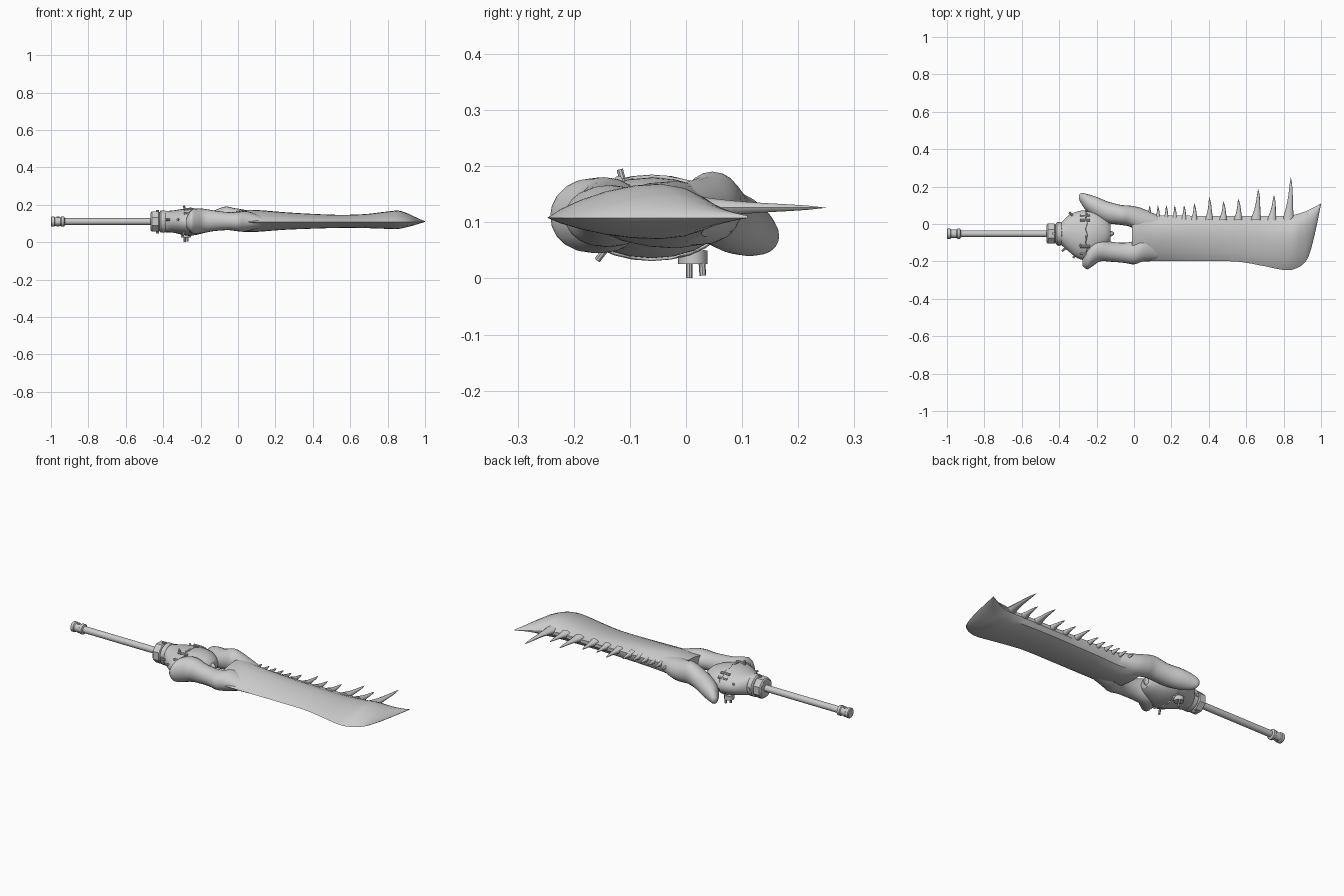
import bpy, bmesh, math
from mathutils import Vector

GREY = bpy.data.materials.new("bone grey")
GREY.diffuse_color = (0.6, 0.6, 0.6, 1)
HY, HZ = -0.052, 0.11          # handle axis


def finish(name, bm, angle=40):
    bmesh.ops.recalc_face_normals(bm, faces=bm.faces)
    me = bpy.data.meshes.new(name)
    bm.to_mesh(me)
    bm.free()
    me.materials.append(GREY)
    ob = bpy.data.objects.new(name, me)
    bpy.context.collection.objects.link(ob)
    bpy.ops.object.select_all(action='DESELECT')
    ob.select_set(True)
    bpy.context.view_layer.objects.active = ob
    bpy.ops.object.shade_smooth_by_angle(angle=math.radians(angle))
    return ob


def skin(bm, rings, cap=True):
    """Bridge rings of points with quads and close the ends."""
    vs = [[bm.verts.new(p) for p in r] for r in rings]
    n = len(vs[0])
    for a, b in zip(vs, vs[1:]):
        for i in range(n):
            bm.faces.new((a[i], a[(i + 1) % n], b[(i + 1) % n], b[i]))
    if cap:
        bm.faces.new(vs[0])
        bm.faces.new(vs[-1])
    return vs


def smooth_rows(rows, steps=4):
    """Catmull-Rom resampling of a table of stations."""
    out = []
    for i in range(len(rows) - 1):
        p = [rows[max(0, min(len(rows) - 1, i + k))] for k in (-1, 0, 1, 2)]
        for s in range(steps):
            t = s / steps
            out.append([0.5 * (2 * b + (c - a) * t + (2 * a - 5 * b + 4 * c - d) * t * t
                               + (3 * b - a - 3 * c + d) * t ** 3) for a, b, c, d in zip(*p)])
    return out + [list(rows[-1])]


def oval(x, y0, y1, z0, z1, n=20, skew=0):
    pts = []
    for i in range(n):
        a = 2 * math.pi * i / n
        y = (y0 + y1) / 2 + (y1 - y0) / 2 * math.cos(a)
        pts.append((x + skew * (y - (y0 + y1) / 2), y, (z0 + z1) / 2 + (z1 - z0) / 2 * math.sin(a)))
    return pts


def limb(name, rows, skew=0):
    bm = bmesh.new()
    skin(bm, [oval(*r, skew=skew) for r in smooth_rows(rows)])
    return finish(name, bm, 50)


def lathe(name, prof, n=20):
    """Turned part round the handle axis, from (x, radius) pairs."""
    bm = bmesh.new()
    skin(bm, [[(x, HY + r * math.cos((i + .5) * 2 * math.pi / n), HZ + r * math.sin((i + .5) * 2 * math.pi / n))
               for i in range(n)] for x, r in prof])
    return finish(name, bm, 35)


def peg(name, a, b, r, n=8):
    a, b = Vector(a), Vector(b)
    q = (b - a).to_track_quat('Z', 'Y')
    bm = bmesh.new()
    skin(bm, [[c + q @ Vector((r * math.cos(i * 2 * math.pi / n), r * math.sin(i * 2 * math.pi / n), 0))
               for i in range(n)] for c in (a, b)])
    return finish(name, bm)


# Blade: x, cutting edge y, spine y, bottom z, top z, spine half thickness
blade = [(-0.01, -0.208, 0.085, 0.060, 0.165, 0.030), (0.03, -0.201, 0.085, 0.055, 0.172, 0.028),
         (0.10, -0.199, 0.050, 0.055, 0.172, 0.024), (0.25, -0.199, 0.045, 0.066, 0.160, 0.021),
         (0.40, -0.199, 0.043, 0.072, 0.151, 0.020), (0.55, -0.201, 0.042, 0.076, 0.146, 0.019),
         (0.68, -0.222, 0.042, 0.075, 0.150, 0.018), (0.80, -0.246, 0.042, 0.071, 0.164, 0.016),
         (0.86, -0.240, 0.050, 0.071, 0.168, 0.012), (0.91, -0.210, 0.065, 0.082, 0.152, 0.008),
         (0.94, -0.155, 0.078, 0.090, 0.138, 0.006), (0.97, -0.040, 0.093, 0.099, 0.124, 0.004),
         (1.00, 0.108, 0.110, 0.108, 0.112, 0.001)]
SHAPE = [(0.08, 0.26), (0.2, 0.53), (0.35, 0.78), (0.52, 0.95), (0.68, 1.0), (0.82, 0.88), (0.93, 0.62)]
bm = bmesh.new()
rings = []
for x, ya, yb, z0, z1, h in smooth_rows(blade):
    zm = 0.108 + 0.012 * max(0, min(1, (0.9 - x) * 8))
    at = lambda f: ya + (yb - ya) * f
    up = [(x, at(f), 0.108 + (z1 - 0.108) * k) for f, k in SHAPE]
    low = [(x, at(f), 0.108 - (0.108 - z0) * k) for f, k in SHAPE]
    rings.append([(x, ya, 0.108)] + up + [(x, yb, zm + h * .5), (x, yb, zm - h * .5)] + low[::-1])
skin(bm, rings)
finish("blade", bm, 35)

# Teeth along the spine: x, tip y, base width
teeth = [(0.085, 0.10, 0.034), (0.13, 0.10, 0.034), (0.175, 0.10, 0.034), (0.22, 0.10, 0.034),
         (0.27, 0.10, 0.036), (0.325, 0.11, 0.04), (0.405, 0.145, 0.046), (0.48, 0.122, 0.046),
         (0.56, 0.135, 0.05), (0.655, 0.188, 0.058), (0.74, 0.155, 0.054), (0.828, 0.25, 0.062)]
for k, (x, tip, w) in enumerate(teeth):
    bm = bmesh.new()
    rings = []
    for s in range(8):
        t = s / 7
        r = max(0.0006, (1 - t) ** 0.8 * (1 - 0.25 * math.sin(math.pi * t)))
        cx = x - 0.004 + 0.16 * w * math.sin(t * 2.2) + (0.1 * w * t if x > 0.6 else -0.1 * w * t)
        rings.append([(cx + w / 2 * r * math.cos(a), 0.022 + (tip - 0.022) * t,
                       0.126 + 0.021 * r * math.sin(a)) for a in [i * math.pi / 5 for i in range(10)]])
    skin(bm, rings)
    finish(f"tooth_{k + 1}", bm, 50)

# Two arms around the opening
limb("upper_arm", [(-0.295, 0.135, 0.155, 0.065, 0.085), (-0.28, 0.105, 0.166, 0.045, 0.105),
                   (-0.25, 0.065, 0.160, 0.040, 0.130), (-0.20, 0.030, 0.145, 0.045, 0.150),
                   (-0.14, 0.005, 0.120, 0.058, 0.165), (-0.07, -0.005, 0.102, 0.068, 0.190),
                   (-0.02, -0.015, 0.098, 0.064, 0.182), (0.04, -0.050, 0.085, 0.060, 0.172),
                   (0.13, -0.040, 0.045, 0.080, 0.155)])
limb("lower_arm", [(-0.275, -0.225, -0.180, 0.080, 0.130), (-0.25, -0.242, -0.120, 0.050, 0.172),
                   (-0.22, -0.225, -0.080, 0.045, 0.180), (-0.18, -0.200, -0.075, 0.050, 0.178),
                   (-0.12, -0.202, -0.095, 0.060, 0.168), (-0.05, -0.208, -0.100, 0.064, 0.160),
                   (0.00, -0.216, -0.090, 0.058, 0.162), (0.05, -0.200, -0.060, 0.058, 0.165),
                   (0.14, -0.185, -0.060, 0.085, 0.135)])

# Guard between grip and arms
guard = [(-0.39, -0.105, 0.000, 0.058, 0.162), (-0.35, -0.140, 0.040, 0.056, 0.164),
         (-0.30, -0.178, 0.062, 0.045, 0.172), (-0.25, -0.190, 0.068, 0.036, 0.180),
         (-0.20, -0.165, 0.062, 0.044, 0.176), (-0.15, -0.125, 0.030, 0.062, 0.160),
         (-0.125, -0.095, 0.000, 0.080, 0.140)]
limb("guard", guard)
limb("opening_nub", [(-0.16, -0.075, -0.03, 0.08, 0.14), (-0.125, -0.068, -0.036, 0.09, 0.135),
                     (-0.108, -0.058, -0.044, 0.10, 0.122)])

# Wrapped cover with a ragged front edge
bm = bmesh.new()
cover = smooth_rows([(x, a - .006, b + .006, c - .005, d + .005) for x, a, b, c, d in guard[:4]])
rings = [oval(*r, n=24) for r in cover]
for i in range(24):
    dx = (0.0, -0.022, -0.008, -0.03)[i % 4]
    x, y, z = rings[-1][i]
    rings[-1][i] = (x + dx * .5, y, z)
skin(bm, rings, cap=False)
cover_ob = finish("guard_cover", bm, 50)
mod = cover_ob.modifiers.new("thickness", 'SOLIDIFY')
mod.thickness = 0.006

# Pegs and staples holding the cover
pegs = [((-0.285, -0.11, 0.165), (-0.288, -0.118, 0.194)), ((-0.285, -0.135, 0.062), (-0.295, -0.158, 0.033)),
        ((-0.285, 0.006, 0.05), (-0.285, 0.006, 0.001)), ((-0.27, 0.027, 0.05), (-0.27, 0.030, 0.005)),
        ((-0.32, 0.035, 0.13), (-0.345, 0.062, 0.14)), ((-0.31, -0.15, 0.12), (-0.325, -0.182, 0.12)),
        ((-0.355, -0.12, 0.12), (-0.385, -0.145, 0.12))]
for k, (a, b) in enumerate(pegs):
    peg(f"peg_{k + 1}", a, b, 0.006)
for k, (y, z) in enumerate([(0.045, 0.145), (0.02, 0.162), (-0.12, 0.172), (-0.16, 0.15)]):
    peg(f"staple_{k + 1}", (-0.29, y, z + .004), (-0.235, y, z + .004), 0.007)
peg("washer", (-0.28, 0.012, 0.05), (-0.28, 0.012, 0.026), 0.026, 12)

# Grip, collar and end cap
lathe("handle", [(-0.95, 0.018), (-0.38, 0.018)])
lathe("collar_nut", [(-0.467, 0.050), (-0.461, 0.058), (-0.424, 0.058), (-0.418, 0.050)], 8)
lathe("collar_neck", [(-0.43, 0.046), (-0.41, 0.046)])
lathe("collar_ring", [(-0.419, 0.052), (-0.413, 0.060), (-0.388, 0.060), (-0.382, 0.052)])
lathe("end_cap", [(-1.0, 0.024), (-0.996, 0.028), (-0.982, 0.028), (-0.978, 0.023), (-0.948, 0.023),
                  (-0.944, 0.028), (-0.930, 0.028), (-0.926, 0.020)])
peg("end_cap_pin", (-0.963, HY, HZ - 0.027), (-0.963, HY, HZ + 0.027), 0.008)
peg("collar_pin", (-0.40, HY - 0.066, HZ), (-0.40, HY + 0.064, HZ), 0.008)
peg("collar_bolt", (-0.43, HY, HZ - 0.064), (-0.43, HY, HZ + 0.062), 0.008)
